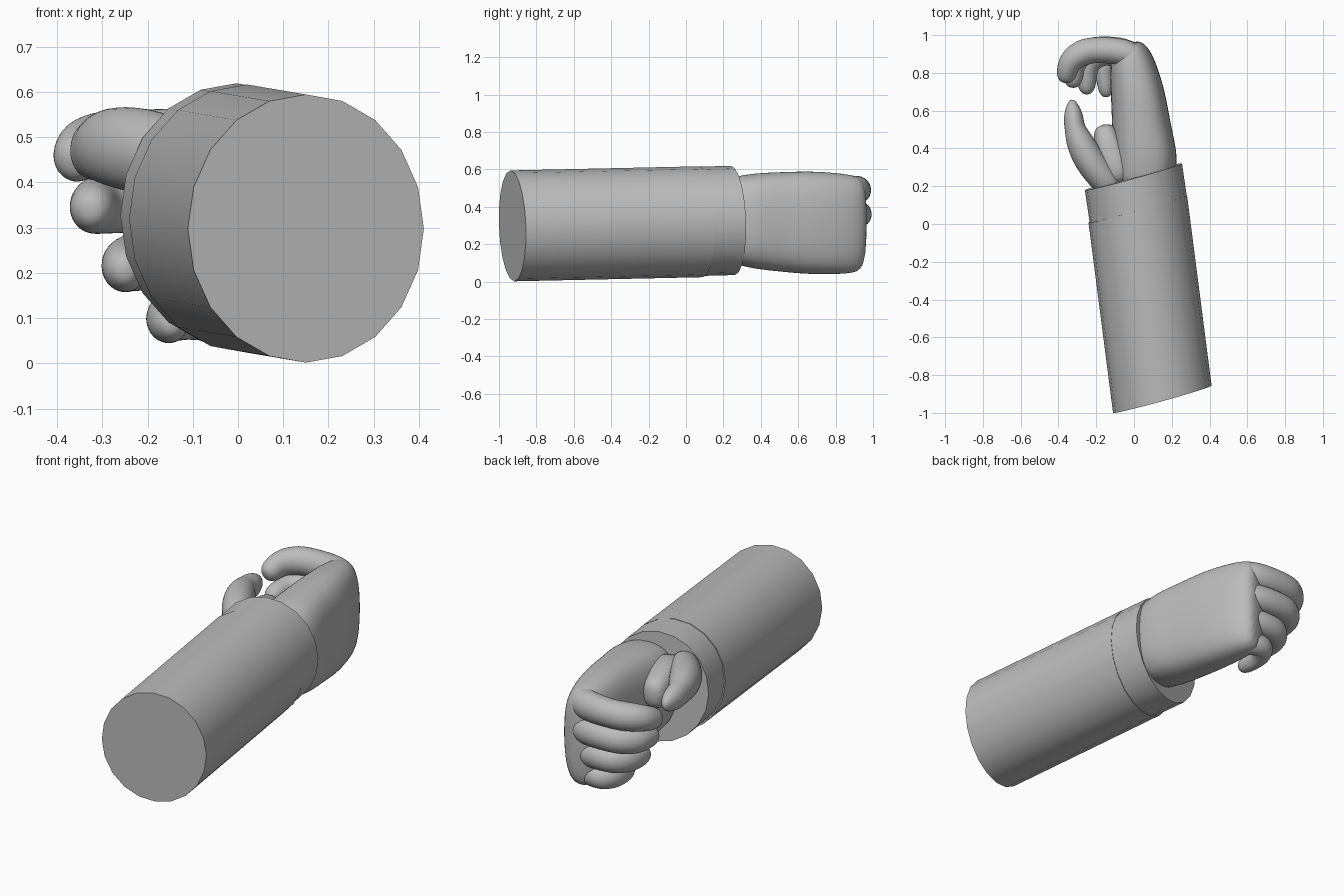
import bpy, bmesh, math
from mathutils import Vector

cube = bpy.data.objects.get("Cube")
if cube:
    bpy.data.objects.remove(cube, do_unlink=True)

grey = bpy.data.materials.new("plain grey")
grey.use_nodes = True
colour = (0.5, 0.5, 0.5, 1)
grey.diffuse_color = colour
grey.node_tree.nodes["Principled BSDF"].inputs["Base Color"].default_value = colour


def skin_rings(name, rings):
    """Bridge equal rings of points into a closed tube."""
    bm = bmesh.new()
    loops = [[bm.verts.new(p) for p in ring] for ring in rings]
    n = len(loops[0])
    for a, b in zip(loops, loops[1:]):
        for i in range(n):
            j = (i + 1) % n
            bm.faces.new((a[i], a[j], b[j], b[i]))
    bm.faces.new(loops[0])
    bm.faces.new(loops[-1])
    bmesh.ops.recalc_face_normals(bm, faces=bm.faces)
    mesh = bpy.data.meshes.new(name)
    bm.to_mesh(mesh)
    bm.free()
    mesh.materials.append(grey)
    obj = bpy.data.objects.new(name, mesh)
    bpy.context.collection.objects.link(obj)
    bpy.ops.object.select_all(action='DESELECT')
    obj.select_set(True)
    bpy.context.view_layer.objects.active = obj
    return obj


def ellipse(centre, u, v, n, power=1.0):
    def bend(t):
        return math.copysign(abs(t) ** power, t)
    return [centre + u * bend(math.cos(a)) + v * bend(math.sin(a))
            for a in (2 * math.pi * i / n for i in range(n))]


def loft(name, stations, n=10, power=1.0):
    """Smooth limb through stations of (x, y, z, half width, half height)."""
    pts = [Vector(s[:3]) for s in stations]
    rings = []
    for i, s in enumerate(stations):
        along = pts[min(i + 1, len(pts) - 1)] - pts[max(i - 1, 0)]
        side = along.cross(Vector((0, 0, 1))).normalized()
        up = side.cross(along).normalized()
        rings.append(ellipse(pts[i], side * s[3] * 1.06, up * s[4] * 1.06, n, power))
    obj = skin_rings(name, rings)
    mod = obj.modifiers.new("smooth", 'SUBSURF')
    mod.levels = mod.render_levels = 2
    bpy.ops.object.shade_smooth()
    return obj


# Sleeve and cuff, with slanted ends
def sleeve_part(name, start, end, grow):
    u, v = Vector((0.257, 0.071, 0)) * grow, Vector((0, -0.01, 0.292)) * grow
    skin_rings(name, [ellipse(Vector(c), u, v, 20) for c in (start, end)])
    bpy.ops.object.shade_smooth_by_angle(angle=math.radians(30))


sleeve_part("sleeve", (0.15, -0.928, 0.298), (0.02, 0.08, 0.32), 1.015)
sleeve_part("cuff", (0.025, 0.06, 0.322), (-0.003, 0.25, 0.327), 1.0)

# Palm and back of the hand
loft("palm", [
    (0.04, 0.16, 0.33, 0.14, 0.20), (0.055, 0.27, 0.33, 0.16, 0.225),
    (0.06, 0.36, 0.325, 0.165, 0.245), (0.04, 0.50, 0.32, 0.15, 0.255),
    (0.025, 0.66, 0.315, 0.14, 0.265), (0.00, 0.80, 0.31, 0.125, 0.26),
    (-0.02, 0.91, 0.305, 0.10, 0.25), (-0.04, 0.955, 0.305, 0.06, 0.22)],
    n=16, power=0.75)

# Curled fingers: height, reach to the side, forward limit, thickness, tip position
fingers = {
    "index_finger": (0.49, -0.345, 0.92, 0.074, (-0.365, 0.75, 0.44)),
    "middle_finger": (0.36, -0.315, 0.925, 0.072, (-0.325, 0.72, 0.34)),
    "ring_finger": (0.23, -0.25, 0.90, 0.069, (-0.25, 0.685, 0.205)),
    "little_finger": (0.11, -0.16, 0.885, 0.060, (-0.145, 0.67, 0.085)),
}
for name, (z, reach, front, r, tip) in fingers.items():
    tip = Vector(tip)
    bend = Vector((reach, front - 0.06, z - 0.01))
    mid = bend.lerp(tip, 0.55)
    loft(name, [
        (0.06, front - 0.11, z, r * 0.5, r * 0.6),
        (0.02, front - 0.05, z, r * 0.95, r),
        (-0.05, front - 0.005, z, r, r * 1.05),
        (reach * 0.5 - 0.03, front + 0.005, z, r * 0.92, r * 0.95),
        (reach * 0.8, front - 0.01, z, r, r),
        (*bend, r * 0.85, r * 0.9),
        (*mid, r * 0.75, r * 0.82),
        (*bend.lerp(tip, 0.85), r * 0.6, r * 0.65),
        (*tip, r * 0.25, r * 0.3)])

# Thumb and the pad at its root
loft("thumb", [
    (-0.10, 0.17, 0.44, 0.07, 0.08), (-0.17, 0.25, 0.46, 0.08, 0.095),
    (-0.24, 0.34, 0.475, 0.082, 0.095), (-0.29, 0.44, 0.48, 0.075, 0.085),
    (-0.315, 0.51, 0.475, 0.052, 0.068), (-0.32, 0.56, 0.47, 0.055, 0.068),
    (-0.325, 0.62, 0.465, 0.038, 0.05), (-0.33, 0.66, 0.46, 0.012, 0.02)])
loft("thumb_pad", [
    (-0.06, 0.20, 0.42, 0.08, 0.11), (-0.11, 0.34, 0.42, 0.09, 0.115),
    (-0.15, 0.46, 0.42, 0.07, 0.09), (-0.16, 0.53, 0.42, 0.045, 0.06)], power=0.8)
